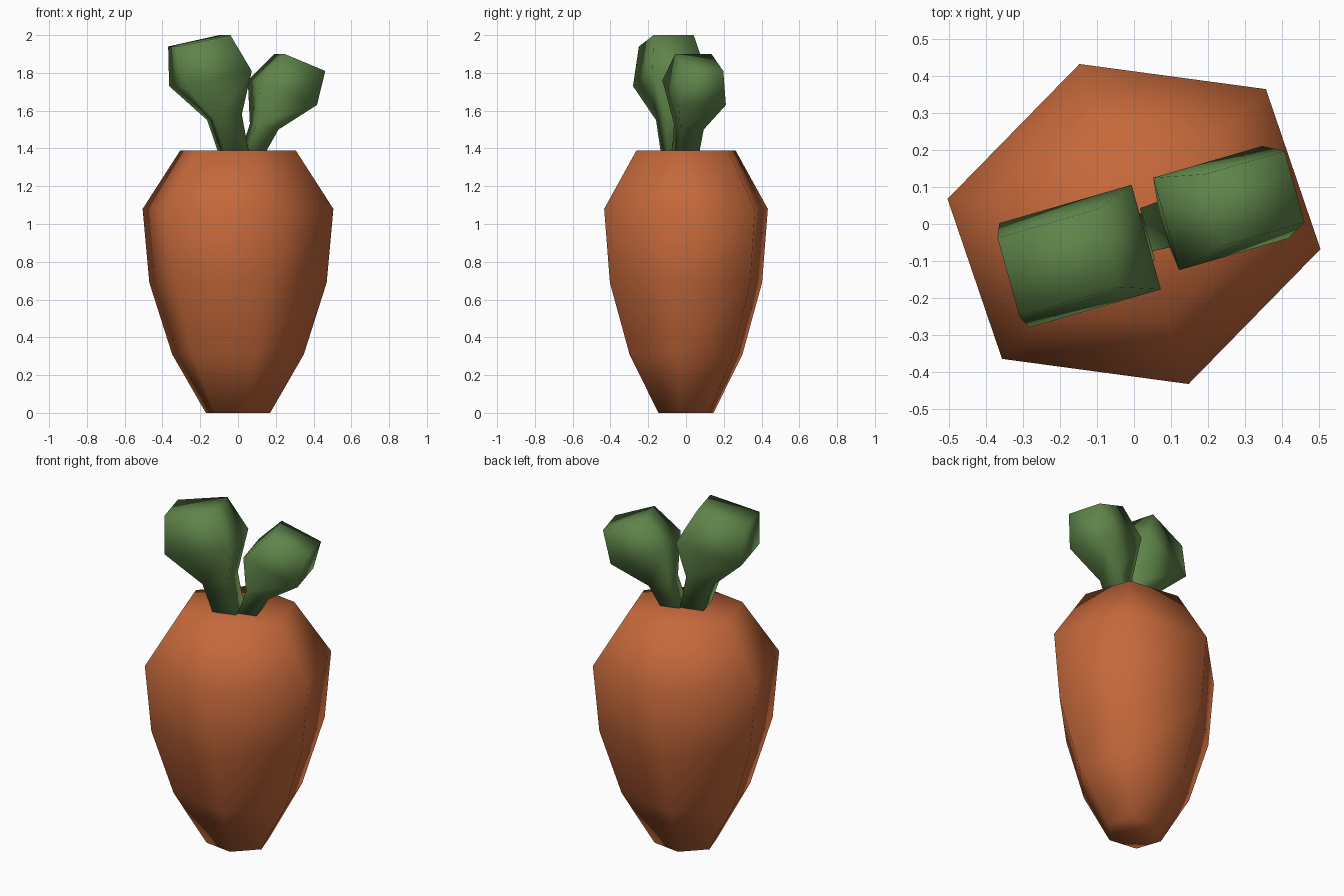
import bpy
import bmesh
from math import cos, sin, radians
from mathutils import Vector

cube = bpy.data.objects.get("Cube")
if cube:
    bpy.data.objects.remove(cube)


def make_material(name, rgb):
    mat = bpy.data.materials.new(name)
    mat.use_nodes = True
    mat.diffuse_color = (*rgb, 1)
    mat.node_tree.nodes["Principled BSDF"].inputs["Base Color"].default_value = (*rgb, 1)
    return mat


def loft(name, rings, mat):
    """Bridge a stack of equal rings, cap both ends and shade smooth."""
    bm = bmesh.new()
    loops = [[bm.verts.new(p) for p in ring] for ring in rings]
    for low, high in zip(loops, loops[1:]):
        for i in range(len(low)):
            j = (i + 1) % len(low)
            bm.faces.new((low[i], low[j], high[j], high[i]))
    bm.faces.new(reversed(loops[0]))
    bm.faces.new(loops[-1])
    bmesh.ops.recalc_face_normals(bm, faces=bm.faces)
    for face in bm.faces:
        face.smooth = True
    mesh = bpy.data.meshes.new(name)
    bm.to_mesh(mesh)
    bm.free()
    mesh.materials.append(mat)
    obj = bpy.data.objects.new(name, mesh)
    bpy.context.collection.objects.link(obj)
    return obj


orange = make_material("carrot orange", (0.56, 0.14, 0.043))
green = make_material("leaf green", (0.113, 0.23, 0.067))

# Root: slightly skewed six-sided rings, given as (height, scale)
u, v = Vector((0.505, -0.068, 0)), Vector((0.121, 0.461, 0))
hexagon = [u * cos(radians(a)) + v * sin(radians(a)) for a in range(0, 360, 60)]
profile = [(0, 0.337), (0.31, 0.69), (0.69, 0.93), (1.08, 1), (1.39, 0.605)]
loft("carrot_root", [[p * s + Vector((0, 0, z)) for p in hexagon] for z, s in profile], orange)

# Leaves: four-sided rings across one slanted vertical plane
across = Vector((-0.27, 0.963, 0))


def leaf(name, y_offset, sections):
    rings = []
    for x0, z0, x1, z1, half in sections:
        a = Vector((x0, y_offset + 0.29 * x0, z0))
        b = Vector((x1, y_offset + 0.29 * x1, z1))
        w = across * half
        rings.append([a - w, b - w, b + w, a + w])
    loft(name, rings, green)


# Each section: first x and z, second x and z, half thickness
leaf("left_leaf", -0.025, [
    (0.03, 1.38, 0.125, 1.37, 0.06), (0.08, 1.53, 0.197, 1.5, 0.064),
    (0.087, 1.76, 0.383, 1.63, 0.13), (0.22, 1.9, 0.435, 1.81, 0.1)])
leaf("right_leaf", -0.045, [
    (-0.085, 1.37, 0.04, 1.38, 0.065), (-0.143, 1.55, 0, 1.58, 0.075),
    (-0.325, 1.73, 0.033, 1.81, 0.147), (-0.34, 1.94, -0.07, 2.0, 0.11)])
